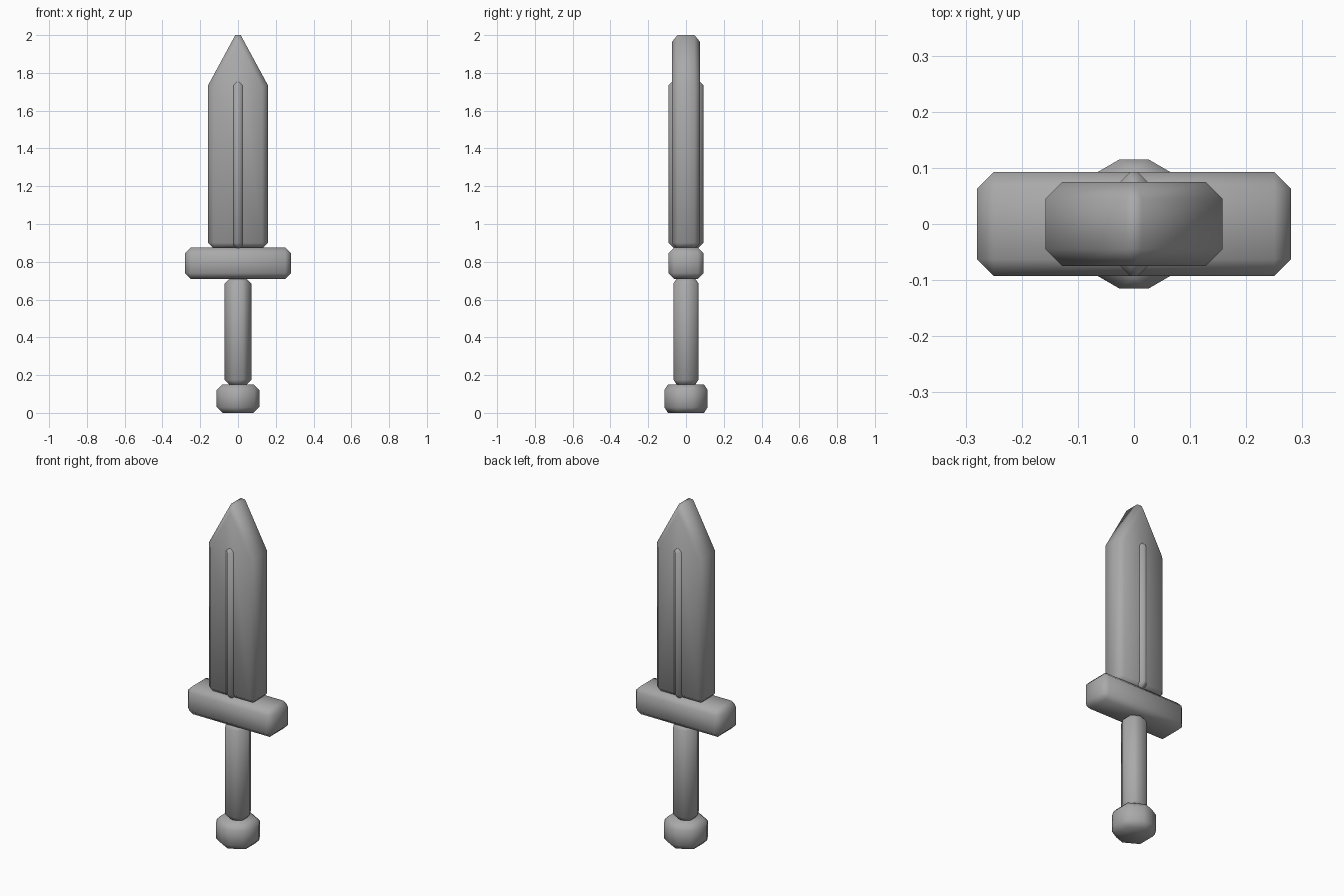
import bpy, math

if "Cube" in bpy.data.objects:
    bpy.data.objects.remove(bpy.data.objects["Cube"], do_unlink=True)

BEVEL = 0.03

stone = bpy.data.materials.new("mid_grey")
stone.use_nodes = True
GREY = (0.4, 0.4, 0.4, 1.0)
stone.diffuse_color = GREY
stone.node_tree.nodes["Principled BSDF"].inputs["Base Color"].default_value = GREY


def finish(obj, name):
    """Name, colour, chamfer and smooth a part."""
    obj.name = name
    obj.data.materials.append(stone)
    mod = obj.modifiers.new("chamfer", 'BEVEL')
    mod.width = BEVEL
    mod.segments = 1
    mod.limit_method = 'ANGLE'
    mod.angle_limit = math.radians(30)
    for p in obj.data.polygons:
        p.use_smooth = True
    return obj


def box(name, half_x, half_y, z0, z1):
    bpy.ops.mesh.primitive_cube_add(size=2, location=(0, 0, (z0 + z1) / 2))
    obj = bpy.context.object
    obj.scale = (half_x, half_y, (z1 - z0) / 2)
    bpy.ops.object.transform_apply(location=False, rotation=False, scale=True)
    return finish(obj, name)


def hex_prism(name, radius, z0, z1):
    # corners point to front and back, flats face the sides
    bpy.ops.mesh.primitive_cylinder_add(vertices=6, radius=radius, depth=z1 - z0,
                                        location=(0, 0, (z0 + z1) / 2))
    return finish(bpy.context.object, name)


def slab(name, outline, half_y):
    """Extrude a front outline (x, z) through the thickness."""
    n = len(outline)
    verts = [(x, y, z) for y in (-half_y, half_y) for x, z in outline]
    faces = [list(range(n)), list(range(2 * n - 1, n - 1, -1))]
    faces += [[(i + 1) % n, i, i + n, (i + 1) % n + n] for i in range(n)]
    mesh = bpy.data.meshes.new(name)
    mesh.from_pydata(verts, [], faces)
    obj = bpy.data.objects.new(name, mesh)
    bpy.context.collection.objects.link(obj)
    return finish(obj, name)


# Handle
hex_prism("pommel", 0.13, 0.0, 0.15)
hex_prism("grip", 0.081, 0.145, 0.715)
box("cross_guard", 0.28, 0.093, 0.71, 0.875)

# Blade with a pointed tip and a raised centre rib on both sides
slab("blade", [(-0.158, 0.87), (0.158, 0.87), (0.158, 1.735),
               (0, 2.0265), (-0.158, 1.735)], 0.075)
box("blade_rib", 0.036, 0.093, 0.87, 1.765)
